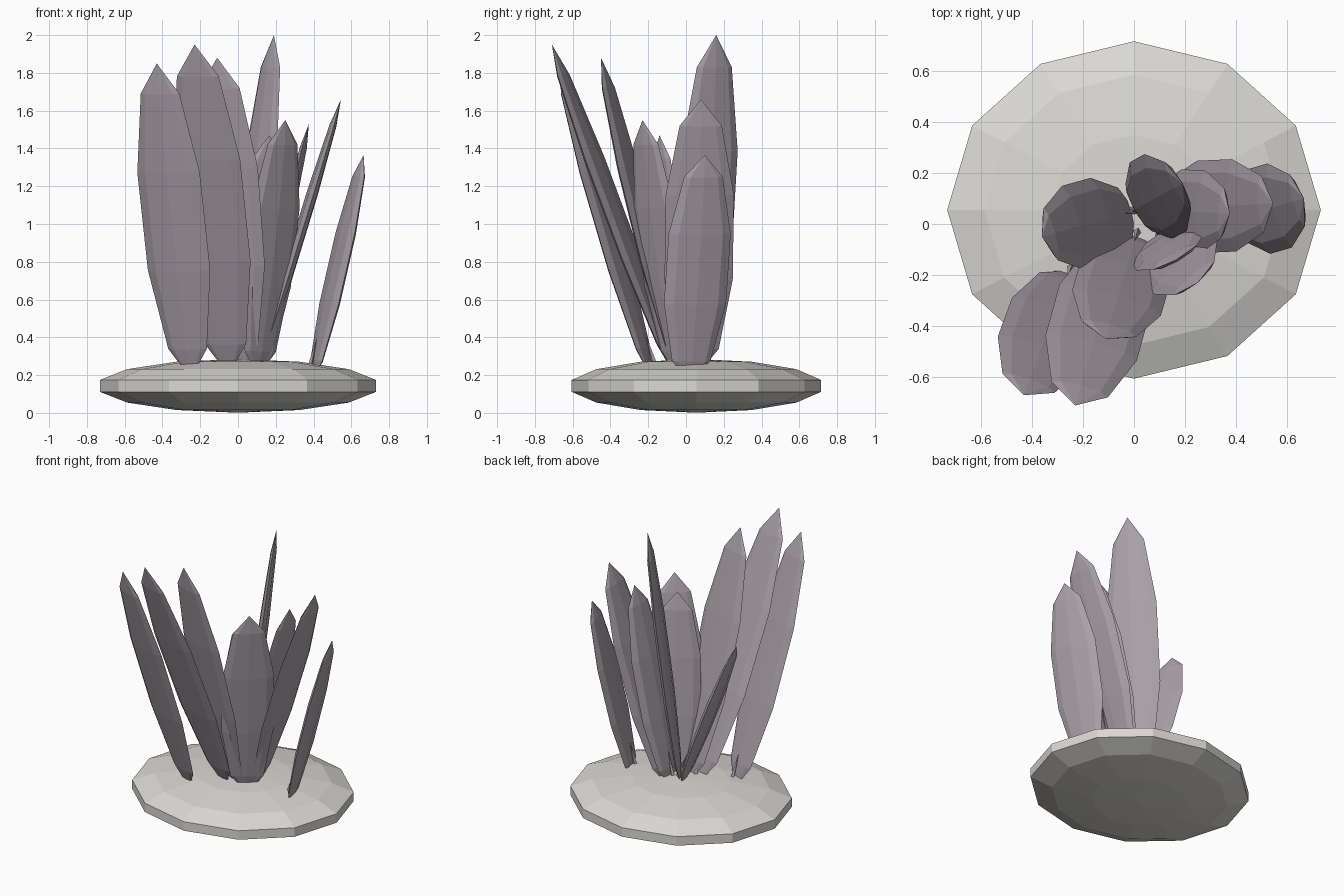
import bpy
from mathutils import Vector, Matrix

if "Cube" in bpy.data.objects:
    bpy.data.objects.remove(bpy.data.objects["Cube"])


def material(name, rgb):
    m = bpy.data.materials.new(name)
    m.diffuse_color = (*rgb, 1)
    m.use_nodes = True
    m.node_tree.nodes["Principled BSDF"].inputs["Base Color"].default_value = m.diffuse_color
    return m


STONE = material("pale_stone", (0.70, 0.69, 0.66))
LEAF = material("mauve_grey", (0.40, 0.355, 0.395))


def finish(name, mat, matrix):
    ob = bpy.context.object
    ob.name = name
    ob.data.transform(matrix)
    ob.data.materials.append(mat)
    return ob


def frame(foot, tip):
    """Axes with z along the blade and y facing the way it leans."""
    z = (tip - foot).normalized()
    x = z.cross(Vector((0, 0, 1))).normalized()
    y = z.cross(x)
    return Matrix((x, y, z)).transposed().to_4x4()


# Flattened stone base
bpy.ops.mesh.primitive_uv_sphere_add(segments=12, ring_count=7, radius=1)
finish("stone_base", STONE,
       Matrix.Translation((0, 0.055, 0.143)) @ Matrix.Diagonal((0.75, 0.677, 0.142, 1)))

# Blades: foot, tip, half width
BLADES = [
    ((-0.25, -0.18, 0.18), (-0.43, -0.67, 1.85), 0.185),
    ((-0.05, -0.06, 0.20), (-0.23, -0.71, 1.95), 0.195),
    ((0.01, -0.04, 0.20), (-0.11, -0.45, 1.88), 0.19),
    ((0.00, 0.055, 0.22), (0.19, 0.16, 2.00), 0.18),
    ((0.10, -0.05, 0.20), (0.25, -0.23, 1.55), 0.175),
    ((0.07, 0.06, 0.20), (0.375, 0.04, 1.53), 0.17),
    ((0.10, 0.06, 0.20), (0.545, 0.08, 1.66), 0.19),
    ((0.39, 0.02, 0.16), (0.665, 0.10, 1.365), 0.18),
    ((0.00, 0.05, 0.22), (-0.36, -0.05, 1.26), 0.18),
    ((0.11, -0.04, 0.20), (0.166, -0.14, 1.47), 0.165),
]

for i, (foot, tip, half) in enumerate(BLADES, 1):
    foot, tip = Vector(foot), Vector(tip)
    axes = frame(foot, tip)
    length = (tip - foot).length

    # Long flat pointed blade
    bpy.ops.mesh.primitive_uv_sphere_add(segments=8, ring_count=5, radius=1)
    finish(f"blade_{i}", LEAF,
           Matrix.Translation((foot + tip) / 2) @ axes
           @ Matrix.Diagonal((half, 0.032, length / 2, 1)))

    # Small spike at the foot of the blade
    bpy.ops.mesh.primitive_cone_add(vertices=4, radius1=0.022, radius2=0, depth=0.24)
    finish(f"spike_{i}", LEAF,
           Matrix.Translation(foot + Vector((0, 0, 0.12))) @ axes)
